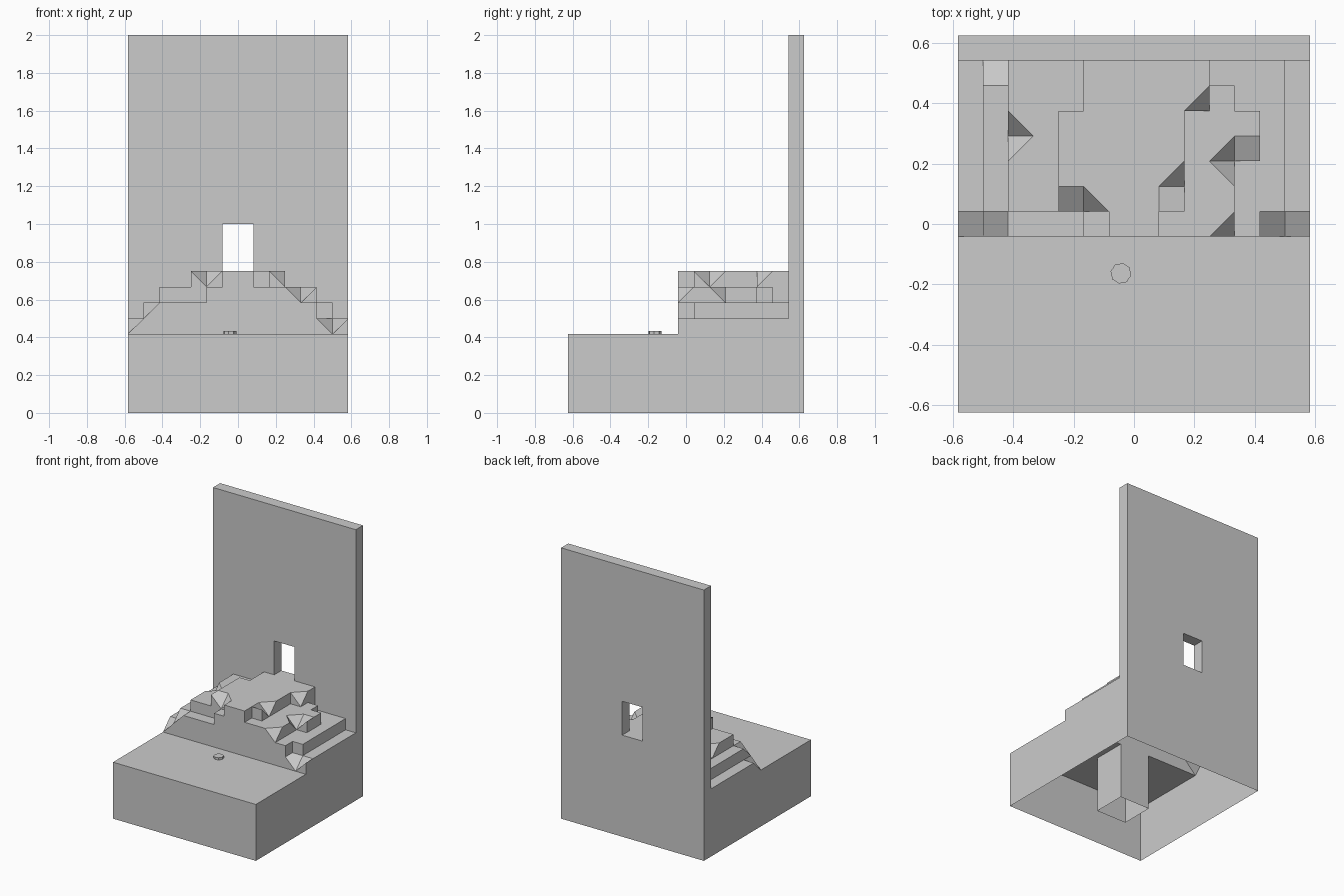
import bpy, bmesh, math
from mathutils import Vector

if "Cube" in bpy.data.objects:
    bpy.data.objects.remove(bpy.data.objects["Cube"])

U = 1 / 12          # one grid cell
Y0 = -0.5           # front row of the terraces, in cells


def make(name, faces):
    """faces: list of (points in cells, outward direction)."""
    bm = bmesh.new()
    for pts, out in faces:
        f = bm.faces.new([bm.verts.new(Vector(p) * U) for p in pts])
        f.normal_update()
        if f.normal.dot(Vector(out)) < 0:
            f.normal_flip()
    bmesh.ops.remove_doubles(bm, verts=bm.verts, dist=1e-4)
    me = bpy.data.meshes.new(name)
    bm.to_mesh(me)
    bm.free()
    ob = bpy.data.objects.new(name, me)
    bpy.context.collection.objects.link(ob)
    return ob


def sides(x0, x1, y0, y1, z0, z1):
    """Four upright sheets around a rectangle."""
    c = [(x0, y0), (x1, y0), (x1, y1), (x0, y1)]
    n = [(0, -1, 0), (1, 0, 0), (0, 1, 0), (-1, 0, 0)]
    return [([(*c[i], z0), (*c[(i + 1) % 4], z0), (*c[(i + 1) % 4], z1), (*c[i], z1)], n[i])
            for i in range(4)]


# Base shell, open below, with floor only in front of the terraces
make("base", sides(-7, 7, -7.5, 7.5, 0, 5) +
     [([(-7, -7.5, 5), (7, -7.5, 5), (7, Y0, 5), (-7, Y0, 5)], (0, 0, 1))])

# Hollow shaft under the floor
make("shaft", sides(-2, 1, -3.5, Y0, 0, 5))

# Back wall with a window opening, built as a ring of panels
wall = []
for y, n in ((6.5, -1), (7.5, 1)):
    for x0, x1, z0, z1 in ((-7, -1, 5, 24), (1, 7, 5, 24), (-1, 1, 5, 9), (-1, 1, 12, 24)):
        wall.append(([(x0, y, z0), (x1, y, z0), (x1, y, z1), (x0, y, z1)], (0, n, 0)))
for x0, x1, z0, z1, s in ((-7, 7, 5, 24, 1), (-1, 1, 9, 12, -1)):
    for x, n in ((x0, -s), (x1, s)):
        wall.append(([(x, 6.5, z0), (x, 7.5, z0), (x, 7.5, z1), (x, 6.5, z1)], (n, 0, 0)))
    for z, n in ((z0, -s), (z1, s)):
        wall.append(([(x0, 6.5, z), (x1, 6.5, z), (x1, 7.5, z), (x0, 7.5, z)], (0, 0, n)))
make("back_wall", wall)

# Terrace heights per cell, front row first
ROWS = ["67777899888766",
        "67889999988776",
        "67889999988776",
        "67889999988876",
        "67889999988876",
        "67888999998776",
        "67888999997776"]
# Cells with one lowered corner: corners 0..3 run front-left, front-right, back-right, back-left
ROWS[0] = "67777899888766"
SLOPES = {(0, 0): 0, (1, 0): 0, (12, 0): 1, (13, 0): 0, (4, 1): 1, (8, 1): 2,
          (11, 3): 0, (1, 6): 3}
CHIPS = {(10, 0): 1, (5, 1): 0, (8, 2): 1, (10, 2): 2, (10, 3): 1, (9, 5): 1,
         (2, 3): 3, (2, 4): 0}


def corners(i, j):
    if not (0 <= i < 14 and 0 <= j < 7):
        return [5] * 4
    h = [int(ROWS[j][i])] * 4
    k = SLOPES.get((i, j), CHIPS.get((i, j)))
    if k is not None:
        h[k] -= 1
    return h


faces = []


def riser(p, q, a, b, n):
    """Upright face between edge heights a and b over the segment p-q."""
    if a == b:
        return
    pts = [(*p, a[0]), (*q, a[1])]
    if b[1] != a[1]:
        pts.append((*q, b[1]))
    if b[0] != a[0]:
        pts.append((*p, b[0]))
    s = 1 if sum(a) >= sum(b) else -1
    faces.append((pts, (n[0] * s, n[1] * s, 0)))


for j in range(-1, 7):
    for i in range(-1, 14):
        x, y = i - 7, j + Y0
        h = corners(i, j)
        if i >= 0 and j >= 0:
            c = [(x, y, h[0]), (x + 1, y, h[1]), (x + 1, y + 1, h[2]), (x, y + 1, h[3])]
            k = CHIPS.get((i, j))
            if k is None:
                faces.append((c, (0, 0, 1)))
            else:
                faces.append(([c[k - 1], c[k], c[(k + 1) % 4]], (0, 0, 1)))
                faces.append(([c[k - 1], c[(k + 1) % 4], c[(k + 2) % 4]], (0, 0, 1)))
        r, b = corners(i + 1, j), corners(i, j + 1)
        if j >= 0:
            riser((x + 1, y), (x + 1, y + 1), (h[1], h[2]), (r[0], r[3]), (1, 0))
        if i >= 0 and j < 6:
            riser((x, y + 1), (x + 1, y + 1), (h[3], h[2]), (b[0], b[1]), (0, 1))
make("terraces", faces)

# Small flat stone on the floor
ring = []
for k in range(16):
    r = 0.42 if k % 2 else 0.38
    t = math.tau * (k + 0.5) / 16
    ring.append((-0.52 + r * math.cos(t), -1.96 + r * math.sin(t)))
stone = [([(*p, 5.2) for p in ring], (0, 0, 1))]
for k in range(16):
    p, q = ring[k], ring[(k + 1) % 16]
    stone.append(([(*p, 5), (*q, 5), (*q, 5.2), (*p, 5.2)],
                  ((p[0] + q[0]) / 2 + 0.52, (p[1] + q[1]) / 2 + 1.96, 0)))
make("stone", stone)
